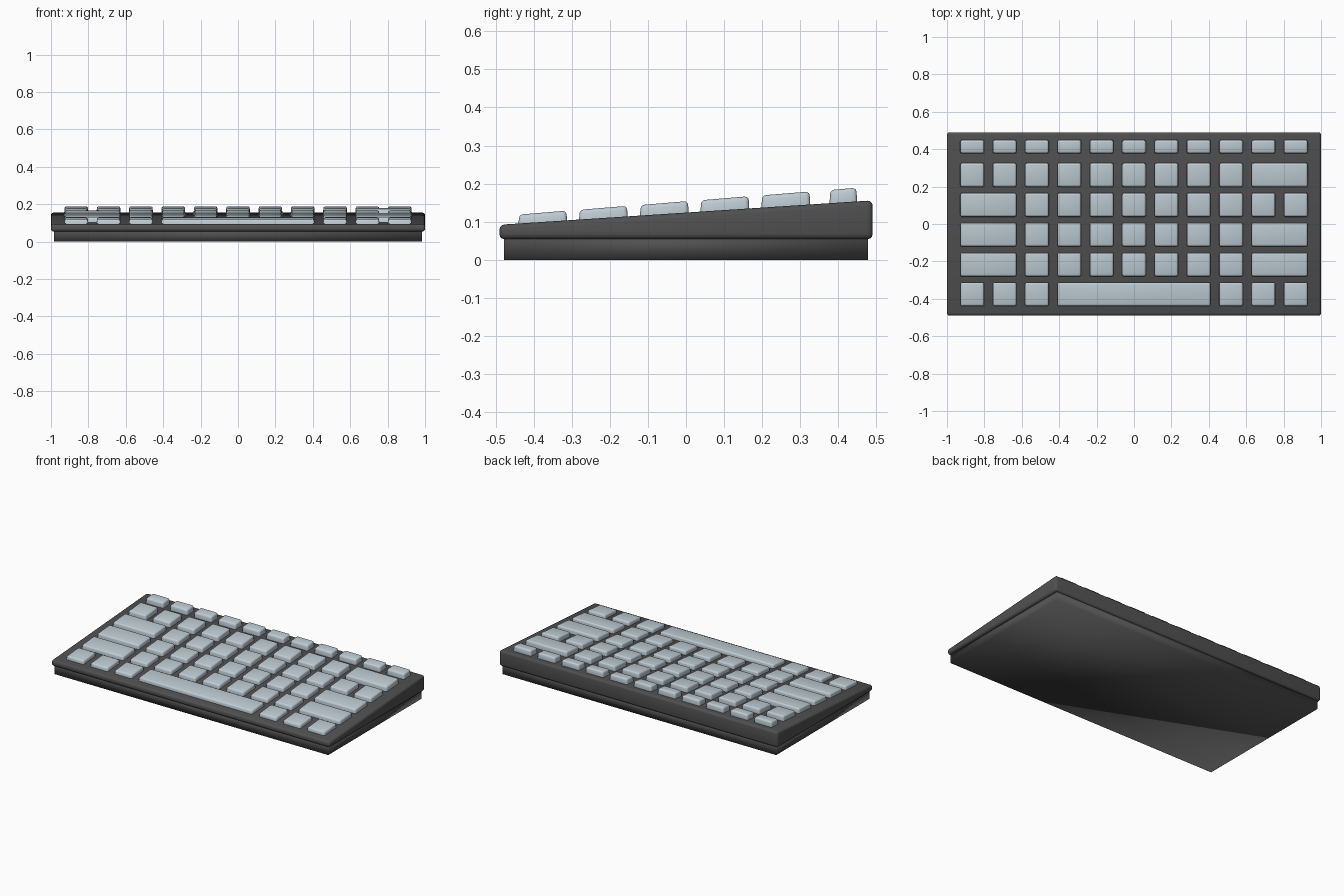
import bpy, bmesh, math

if "Cube" in bpy.data.objects:
    bpy.data.objects.remove(bpy.data.objects["Cube"])

def material(name, col):
    m = bpy.data.materials.new(name)
    m.diffuse_color = (*col, 1)
    m.use_nodes = True
    m.node_tree.nodes["Principled BSDF"].inputs["Base Color"].default_value = m.diffuse_color
    return m

DARK = material("dark grey plastic", (0.08, 0.08, 0.08))
PALE = material("pale blue grey plastic", (0.52, 0.61, 0.66))

def block(name, xs, ys, z_bottom, z_top, mat, bevel=0.0, taper=0.0, segments=3):
    """Box with sloping bottom and top; z pairs are (front, back)."""
    bm = bmesh.new()
    bmesh.ops.create_cube(bm, size=2)
    cx, hx = sum(xs) / 2, (xs[1] - xs[0]) / 2
    cy, hy = sum(ys) / 2, (ys[1] - ys[0]) / 2
    for v in bm.verts:
        top, back = v.co.z > 0, v.co.y > 0
        t = taper if top else 0
        v.co = (cx + v.co.x * (hx - t), cy + v.co.y * (hy - t),
                (z_top if top else z_bottom)[back])
    if bevel:
        bmesh.ops.bevel(bm, geom=bm.edges[:], offset=bevel, segments=segments,
                        profile=0.5, affect='EDGES')
    me = bpy.data.meshes.new(name)
    bm.to_mesh(me)
    bm.free()
    me.materials.append(mat)
    ob = bpy.data.objects.new(name, me)
    bpy.context.collection.objects.link(ob)
    me.shade_smooth()
    return ob

# Base plate and wedge-shaped case
block("base_plate", (-0.983, 0.983), (-0.478, 0.478), (0, 0), (0.07, 0.07), DARK)
block("case", (-1, 1), (-0.49, 0.49), (0.054, 0.054), (0.092, 0.156), DARK, bevel=0.014)

# Key rows: (name, centre y, depth, column spans)
PITCH, WIDTH = 0.173, 0.13
single = lambda a, b: [(i, i) for i in range(a, b + 1)]
wide_both = [(0, 1)] + single(2, 8) + [(9, 10)]
rows = [
    ("function", 0.413, 0.074, single(0, 10)),
    ("number", 0.262, 0.13, single(0, 8) + [(9, 10)]),
    ("upper", 0.102, 0.13, [(0, 1)] + single(2, 10)),
    ("home", -0.057, 0.13, wide_both),
    ("lower", -0.217, 0.13, wide_both),
    ("space", -0.376, 0.13, single(0, 2) + [(3, 7)] + single(8, 10)),
]

# Keycaps follow a plane slightly steeper than the case
for name, y, depth, spans in rows:
    ys = (y - depth / 2, y + depth / 2)
    tops = tuple(0.1535 + 0.079 * v for v in ys)
    bottoms = tuple(z - 0.045 for z in tops)
    for a, b in spans:
        xs = ((a - 5) * PITCH - WIDTH / 2, (b - 5) * PITCH + WIDTH / 2)
        block(f"{name}_key_{a}", xs, ys, bottoms, tops, PALE,
              bevel=0.01, taper=0.003)

# Keep flat faces flat on the bevelled parts
bpy.ops.object.select_all(action='DESELECT')
for ob in bpy.context.scene.objects:
    if ob.name != "base_plate":
        ob.select_set(True)
        bpy.context.view_layer.objects.active = ob
bpy.ops.object.shade_smooth_by_angle(angle=math.radians(35))
